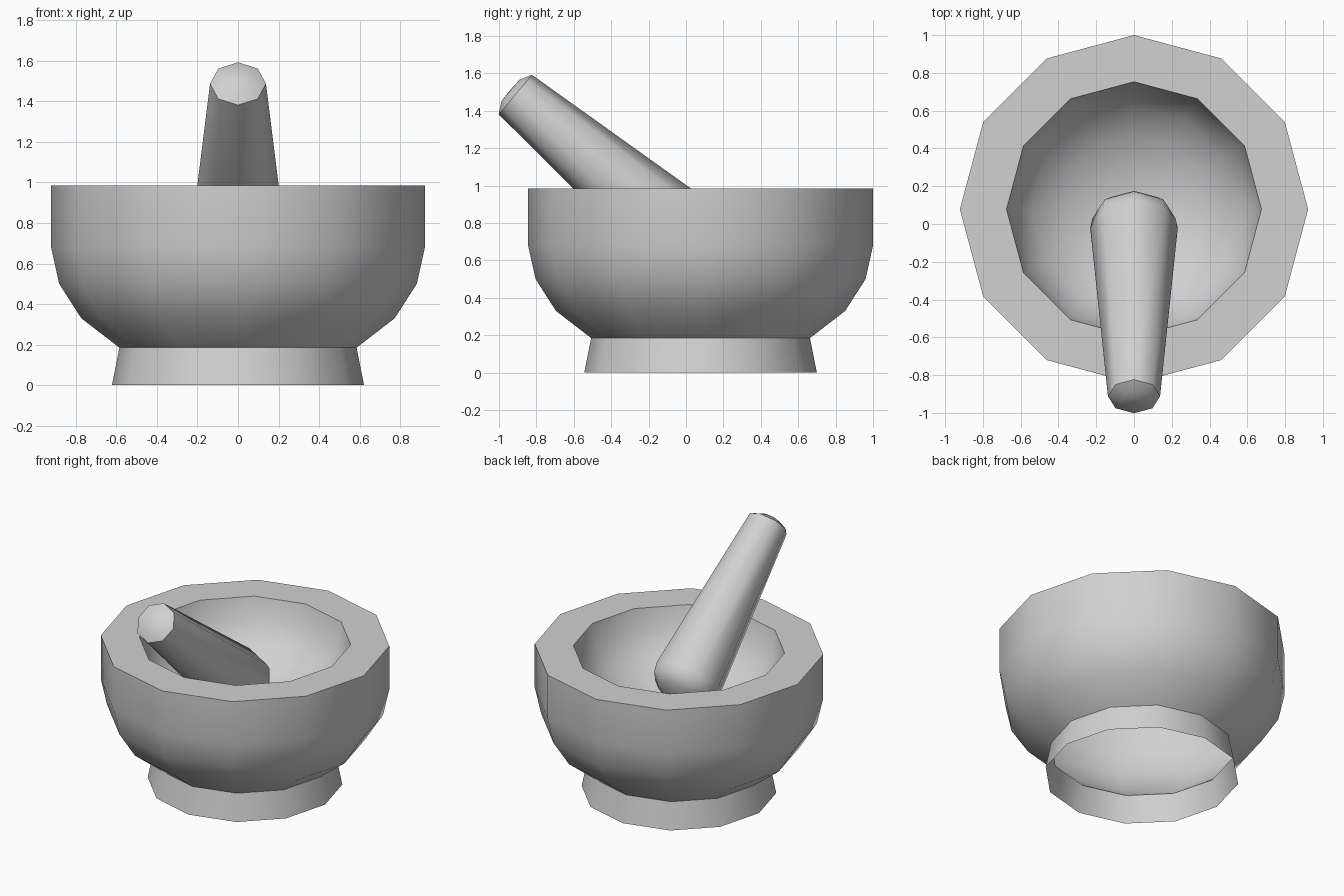
import bpy
import bmesh
import math
from mathutils import Vector, Matrix

cube = bpy.data.objects.get("Cube")
if cube:
    bpy.data.objects.remove(cube, do_unlink=True)

STONE = (0.64, 0.64, 0.64, 1.0)
stone = bpy.data.materials.new("grey_stone")
stone.use_nodes = True
stone.diffuse_color = STONE
stone.node_tree.nodes["Principled BSDF"].inputs["Base Color"].default_value = STONE


def lathe(name, profile, sides, placement):
    """Revolve (radius, height) points around z; zero radius closes to a pole."""
    bm = bmesh.new()
    rings = []
    for r, z in profile:
        count = sides if r > 0 else 1
        rings.append([bm.verts.new((r * math.cos(math.tau * i / sides),
                                    r * math.sin(math.tau * i / sides), z))
                      for i in range(count)])
    for a, b in zip(rings, rings[1:]):
        for i in range(sides):
            j = (i + 1) % sides
            corners = [a[i % len(a)], a[j % len(a)], b[j % len(b)], b[i % len(b)]]
            bm.faces.new(list(dict.fromkeys(corners)))
    mesh = bpy.data.meshes.new(name)
    bm.to_mesh(mesh)
    bm.free()
    mesh.materials.append(stone)
    obj = bpy.data.objects.new(name, mesh)
    bpy.context.collection.objects.link(obj)
    obj.matrix_world = placement
    bpy.ops.object.select_all(action='DESELECT')
    obj.select_set(True)
    bpy.context.view_layer.objects.active = obj
    bpy.ops.object.shade_smooth_by_angle(angle=math.radians(55))
    return obj


bowl_centre = Matrix.Translation((0, 0.078, 0))

# Thick bowl, open underneath: outer wall, flat rim, shallow rounded hollow
rim_z, hollow_radius, hollow_depth, steps = 0.985, 0.675, 0.48, 5
outer_wall = [(0.585, 0.185), (0.773, 0.33), (0.882, 0.5), (0.922, 0.68), (0.922, rim_z)]
hollow = [(hollow_radius * math.cos(math.pi / 2 * i / steps),
           rim_z - hollow_depth * math.sin(math.pi / 2 * i / steps))
          for i in range(steps)]
lathe("mortar_bowl", outer_wall + hollow + [(0, rim_z - hollow_depth)],
      12, bowl_centre)

# Flared foot ring, open underneath
lathe("foot_ring", [(0.622, 0), (0.585, 0.185)], 12, bowl_centre)

# Pestle leaning on the front rim, built along its axis from the grinding end
length = 1.168
top = Vector((0, -0.9125, 1.487))
axis = Vector((0, -0.764, 0.645)).normalized()
lean = axis.to_track_quat('Z', 'Y').to_matrix().to_4x4()
lathe("pestle",
      [(0, -0.167), (0.1, -0.152), (0.17, -0.112), (0.22, -0.065), (0.232, 0),
       (0.138, length), (0.075, length + 0.034), (0, length + 0.037)],
      8, Matrix.Translation(top - axis * length) @ lean)
